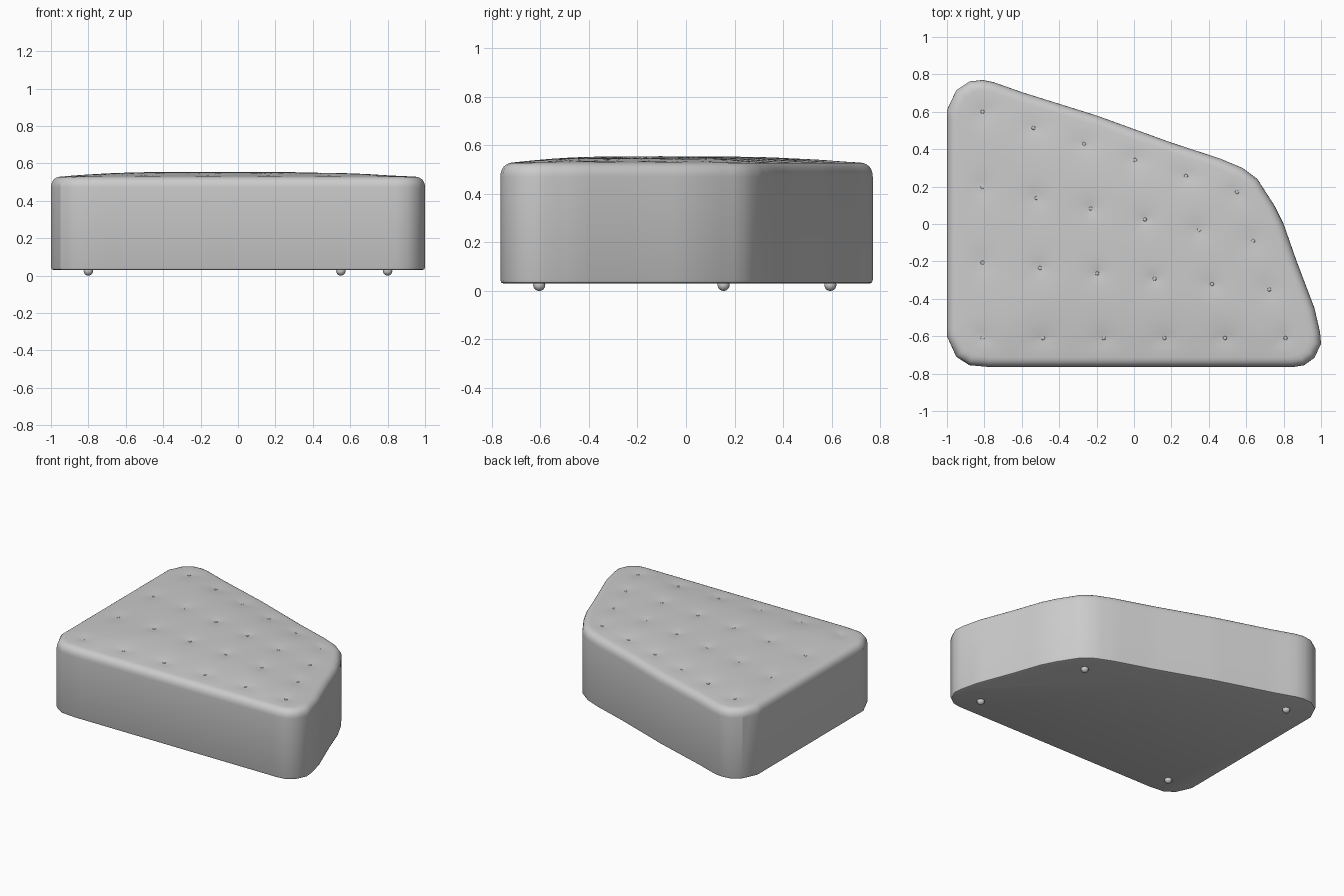
import bpy, bmesh, math
from mathutils import Vector

cube = bpy.data.objects.get("Cube")
if cube:
    bpy.data.objects.remove(cube)

grey = bpy.data.materials.new("grey_fabric")
grey.use_nodes = True
grey.diffuse_color = (0.6, 0.6, 0.6, 1)
grey.node_tree.nodes["Principled BSDF"].inputs["Base Color"].default_value = (0.6, 0.6, 0.6, 1)


def finish(name, bm, angle=30):
    bmesh.ops.recalc_face_normals(bm, faces=bm.faces)
    mesh = bpy.data.meshes.new(name)
    bm.to_mesh(mesh)
    bm.free()
    mesh.materials.append(grey)
    obj = bpy.data.objects.new(name, mesh)
    bpy.context.collection.objects.link(obj)
    bpy.ops.object.select_all(action='DESELECT')
    obj.select_set(True)
    bpy.context.view_layer.objects.active = obj
    bpy.ops.object.shade_smooth_by_angle(angle=math.radians(angle))
    return obj


# Plan outline, counter-clockwise from the front edge
corners = [(-.77, -.765), (.85, -.765), (.91, -.755), (.965, -.715), (1, -.64),
           (.995, -.58), (.965, -.45), (.87, -.2), (.8, 0), (.75, .1), (.66, .24),
           (.58, .3), (.46, .35), (.2, .435), (-.2, .58), (-.6, .705), (-.75, .758),
           (-.81, .77), (-.88, .762), (-.95, .715), (-1, .61), (-1, -.6),
           (-.95, -.71), (-.88, -.755)]
corners = [Vector(c) for c in corners]
outline = []
for a, b in zip(corners, corners[1:] + corners[:1]):
    steps = max(1, round((b - a).length / .05))
    outline += [a.lerp(b, i / steps) for i in range(steps)]
count = len(outline)

# Tuft positions: a six by four net stretched over the seat
front_l, front_r = Vector((-.81, -.61)), Vector((.81, -.61))
back_l, back_r = Vector((-.81, .6)), Vector((.55, .17))
tufts = [front_l.lerp(front_r, i / 5).lerp(back_l.lerp(back_r, i / 5), j / 3)
         for i in range(6) for j in range(4)]


def inset(d):
    ring = []
    for i, p in enumerate(outline):
        t = (outline[(i + 1) % count] - outline[i - 1]).normalized()
        ring.append(p + Vector((-t.y, t.x)) * d)
    return ring


def seat_height(p, s):
    dip = sum(math.exp(-(p - t).length / .05) for t in tufts)
    return .528 + .028 * (1 - s ** 3) - .013 * dip * min(1, (1 - s) * 8)


# Upholstered body: side wall, rounded rim, then the tufted crown
bm = bmesh.new()
profile = [(.015, .03), (.004, .034), (0, .045), (0, .47), (.001, .485), (.006, .5),
           (.014, .513), (.026, .522), (.04, .528)]
rings = [[bm.verts.new((p.x, p.y, z)) for p in inset(d)] for d, z in profile]
bm.faces.new(rings[0])
centre = Vector((-.12, -.12))
rim = inset(.04)
layers = 44
for k in range(1, layers):
    s = 1 - k / layers
    ring = []
    for p in rim:
        q = centre.lerp(p, s)
        ring.append(bm.verts.new((q.x, q.y, seat_height(q, s))))
    rings.append(ring)
for low, high in zip(rings, rings[1:]):
    for i in range(count):
        j = (i + 1) % count
        bm.faces.new((low[i], low[j], high[j], high[i]))
tip = bm.verts.new((centre.x, centre.y, seat_height(centre, 0)))
for i in range(count):
    bm.faces.new((rings[-1][i], rings[-1][(i + 1) % count], tip))
body = finish("upholstered_body", bm)

# Small stitched knots at the bottom of each tuft
bm = bmesh.new()
for t in tufts:
    hit, loc, normal, face = body.ray_cast((t.x, t.y, 1), (0, 0, -1))
    made = bmesh.ops.create_uvsphere(bm, u_segments=8, v_segments=6, radius=.011)["verts"]
    bmesh.ops.scale(bm, vec=(1, 1, .35), verts=made)
    bmesh.ops.translate(bm, vec=(t.x, t.y, loc.z), verts=made)
finish("tuft_knots", bm)

# Ball feet
for name, x, y in [("front_left_foot", .8, -.605), ("front_right_foot", -.8, -.605),
                   ("back_left_foot", .55, .155), ("back_right_foot", -.8, .595)]:
    bm = bmesh.new()
    made = bmesh.ops.create_uvsphere(bm, u_segments=16, v_segments=10, radius=.025)["verts"]
    bmesh.ops.translate(bm, vec=(x, y, .025), verts=made)
    finish(name, bm)
